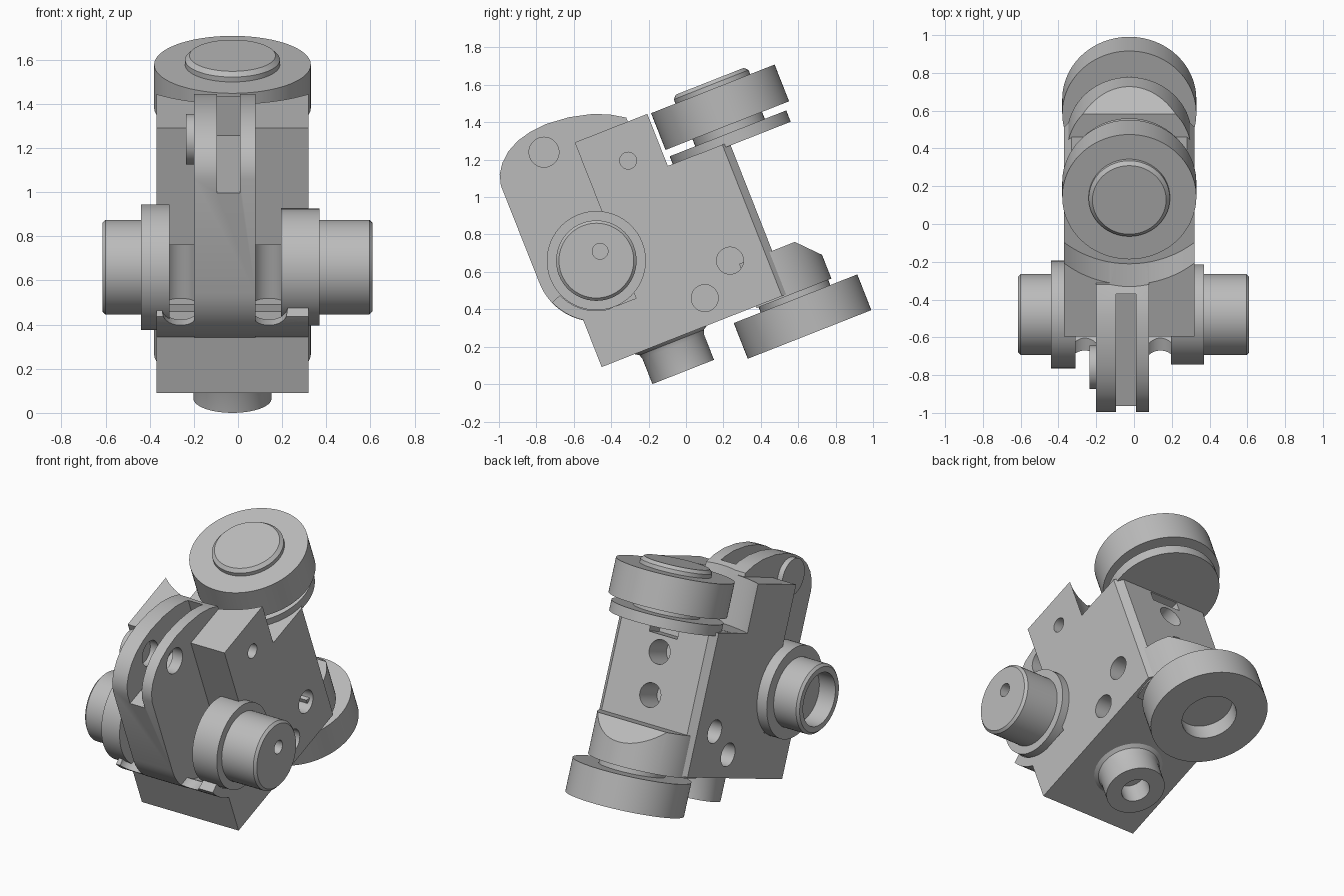
import bpy, bmesh, math
from mathutils import Matrix

if "Cube" in bpy.data.objects:
    bpy.data.objects.remove(bpy.data.objects["Cube"], do_unlink=True)

# Parts are drawn upright in (x, back, up) and then leaned as one assembly
LEAN = Matrix.Rotation(math.radians(21.5), 4, 'X')
MID = -0.025                  # centre line across the width
SHAFT = (-0.204, 0.79)        # trunnion axis (back, up)
PIN = (-0.252, 1.432)         # lug pin axis (back, up)
ROLL = 0.712                  # roller axis (back)
LEFT, RIGHT = -0.37, 0.32     # block sides

grey = bpy.data.materials.new("plain_grey")
grey.use_nodes = True
grey.diffuse_color = (0.5, 0.5, 0.5, 1)
grey.node_tree.nodes["Principled BSDF"].inputs["Base Color"].default_value = (0.5, 0.5, 0.5, 1)


def finish(name, bm):
    bmesh.ops.remove_doubles(bm, verts=bm.verts, dist=1e-5)
    bmesh.ops.recalc_face_normals(bm, faces=bm.faces)
    mesh = bpy.data.meshes.new(name)
    bm.to_mesh(mesh)
    bm.free()
    mesh.materials.append(grey)
    ob = bpy.data.objects.new(name, mesh)
    bpy.context.collection.objects.link(ob)
    return ob


def prism(name, outline, x0, x1, chamfer_back=None):
    """Extrude a (back, up) outline across the width."""
    bm = bmesh.new()
    face = bm.faces.new([bm.verts.new((x0, v, u)) for v, u in outline])
    ext = bmesh.ops.extrude_face_region(bm, geom=[face])["geom"]
    new = [g for g in ext if isinstance(g, bmesh.types.BMVert)]
    bmesh.ops.translate(bm, verts=new, vec=(x1 - x0, 0, 0))
    if chamfer_back:
        edges = [e for e in bm.edges
                 if all(abs(p.co.y - chamfer_back) < 1e-4 for p in e.verts)
                 and abs(e.verts[0].co.z - e.verts[1].co.z) > 0.1]
        bmesh.ops.bevel(bm, geom=edges, offset=0.04, segments=1, affect='EDGES')
    return finish(name, bm)


def box(name, x0, x1, v0, v1, u0, u1):
    return prism(name, [(v0, u0), (v1, u0), (v1, u1), (v0, u1)], x0, x1)


def lathe(name, axis, centre, profile, n=64):
    """Turn (radius, position) points about the x, back or up axis."""
    a, b = centre
    bm = bmesh.new()
    rings = []
    for r, t in profile:
        ring = []
        for i in range(n):
            ang = 2 * math.pi * i / n
            p, q = a + r * math.cos(ang), b + r * math.sin(ang)
            co = {'X': (t, p, q), 'BACK': (p, t, q), 'UP': (p, q, t)}[axis]
            ring.append(bm.verts.new(co))
            if r == 0:
                break
        rings.append(ring)
    for lo, hi in zip(rings, rings[1:]):
        for i in range(n):
            j = (i + 1) % n
            if len(lo) == 1:
                bm.faces.new((lo[0], hi[i], hi[j]))
            elif len(hi) == 1:
                bm.faces.new((lo[i], lo[j], hi[0]))
            else:
                bm.faces.new((lo[i], lo[j], hi[j], hi[i]))
    return finish(name, bm)


def rod(name, axis, centre, r, t0, t1, n=48):
    return lathe(name, axis, centre, [(0, t0), (r, t0), (r, t1), (0, t1)], n)


def cut(ob, tools, mode='DIFFERENCE'):
    for tool in tools:
        mod = ob.modifiers.new("cut", 'BOOLEAN')
        mod.operation, mod.solver, mod.object = mode, 'EXACT', tool
    bpy.context.view_layer.update()
    dg = bpy.context.evaluated_depsgraph_get()
    mesh = bpy.data.meshes.new_from_object(ob.evaluated_get(dg))
    ob.modifiers.clear()
    ob.data = mesh


def arc(r, start, end, steps=16):
    out = []
    for i in range(steps + 1):
        a = math.radians(start + (end - start) * i / steps)
        out.append((SHAFT[0] + r * math.cos(a), SHAFT[1] + r * math.sin(a)))
    return out


# Main block, central lug and the curved lip under the collars
block = prism("main_block", [(-0.386, 0.25), (0.69, 0.25), (0.69, 1.12), (0.5, 1.12),
                             (0.5, 1.42), (-0.08, 1.42), (-0.08, 0.525), (-0.386, 0.525)],
              LEFT, RIGHT, chamfer_back=0.69)
lug = prism("lug", [(-0.25, 0.4), (0.1, 0.4), (0.225, 0.9), (0.225, 1.443), (0.15, 1.49),
                    (0.065, 1.527), (-0.06, 1.557), (-0.187, 1.568), (-0.28, 1.56),
                    (-0.36, 1.54), (-0.427, 1.506), (-0.48, 1.46), (-0.515, 1.41),
                    (-0.532, 1.35)] + arc(0.327, 180, 236), -0.2, 0.08)
lip = prism("curved_lip", arc(0.325, 202, 268) + arc(0.268, 268, 202), LEFT, RIGHT)

# Cutters
clearance = rod("clearance_cutter", 'UP', (MID, 0.765), 0.55, 1.121, 1.7, 96)
slot = box("slot_cutter", -0.095, 0.01, -0.7, 0.18, 1.28, 1.7)
pin_hole = rod("pin_cutter", 'X', PIN, 0.08, -0.15, 0.2)
scoops = []
for x in (-0.26, 0.14):
    scoops.append(rod("scoop_cutter", 'UP', (x, -0.08), 0.075, 0.56, 0.85))
    scoops.append(rod("drill_cutter", 'BACK', (x, 0.70), 0.085, -0.7, -0.2))
holes = [rod("small_hole_cutter", 'X', (0.15, 1.225), 0.045, 0.17, 0.4)]
for v, u in ((0.461, 0.528), (0.262, 0.391)):
    for side in (LEFT, RIGHT):
        holes.append(rod("side_hole_cutter", 'X', (v, u), 0.072, side - 0.13, side + 0.13))
for u in (0.92, 0.66):
    holes.append(rod("back_hole_cutter", 'BACK', (MID, u), 0.073, 0.5, 0.8))
holes.append(box("back_notch_cutter", MID - 0.1, MID + 0.1, 0.58, 0.8, 1.02, 1.09))

cut(block, [clearance, slot] + scoops[::2] + holes)
cut(lug, [clearance, slot, pin_hole])
cut(lip, scoops[1::2])

# Pin boss on the lug
pin_boss = rod("pin_boss", 'X', PIN, 0.115, -0.235, -0.19)

# Trunnions with collars
right_trunnion = lathe("left_trunnion", 'X', SHAFT,
                       [(0, 0.195), (0.265, 0.195), (0.265, 0.37), (0.215, 0.37),
                        (0.215, 0.595), (0.2, 0.61), (0, 0.61)])
oil_hole = rod("oil_hole_cutter", 'X', (-0.167, 0.829), 0.042, 0.5, 0.7)
cut(right_trunnion, [oil_hole])
bored_trunnion = lathe("right_trunnion", 'X', SHAFT,
                       [(0, -0.31), (0.285, -0.31), (0.285, -0.44), (0.215, -0.44),
                        (0.215, -0.6), (0.2, -0.615), (0.165, -0.615), (0.165, -0.5), (0, -0.5)])

# Rollers, washer and necks
axis = (MID, ROLL)
upper_roller = lathe("upper_roller", 'UP', axis,
                     [(0, 1.205), (0.355, 1.205), (0.355, 1.416), (0.215, 1.416),
                      (0.215, 1.44), (0.195, 1.46), (0, 1.46)], 96)
washer = rod("washer", 'UP', (MID, 0.70), 0.335, 1.1, 1.165, 96)
upper_neck = rod("upper_neck", 'UP', axis, 0.2, 1.15, 1.22)
lower_roller = lathe("lower_roller", 'UP', axis,
                     [(0, 0.11), (0.165, 0.11), (0.165, 0.005), (0.355, 0.005),
                      (0.355, 0.21), (0, 0.21)], 96)
lower_neck = rod("lower_neck", 'UP', axis, 0.2, 0.2, 0.26)

# Sloped seat carrying the lower roller
seat = prism("roller_seat", [(0.5, 0.24), (0.95, 0.24), (0.95, 0.355), (0.82, 0.494),
                             (0.5, 0.494)], MID - 0.34, MID + 0.34)
seat_round = rod("seat_cutter", 'UP', (MID, 0.6), 0.33, 0.1, 0.7, 96)
cut(seat, [seat_round], 'INTERSECT')

# Hollow foot with a flared base
foot = lathe("foot", 'UP', (MID, 0.01),
             [(0, 0.2), (0.085, 0.2), (0.085, 0.066), (0.177, 0.066), (0.177, 0.21),
              (0.185, 0.235), (0.21, 0.252), (0.21, 0.26), (0, 0.26)])

# Remove cutters, lean and shade the parts
for ob in list(bpy.context.collection.objects):
    if "_cutter" in ob.name:
        bpy.data.objects.remove(ob, do_unlink=True)
bpy.ops.object.select_all(action='DESELECT')
for ob in bpy.context.collection.objects:
    if ob.type == 'MESH':
        ob.data.transform(LEAN)
        ob.select_set(True)
        bpy.context.view_layer.objects.active = ob
bpy.ops.object.shade_smooth_by_angle(angle=math.radians(30))
